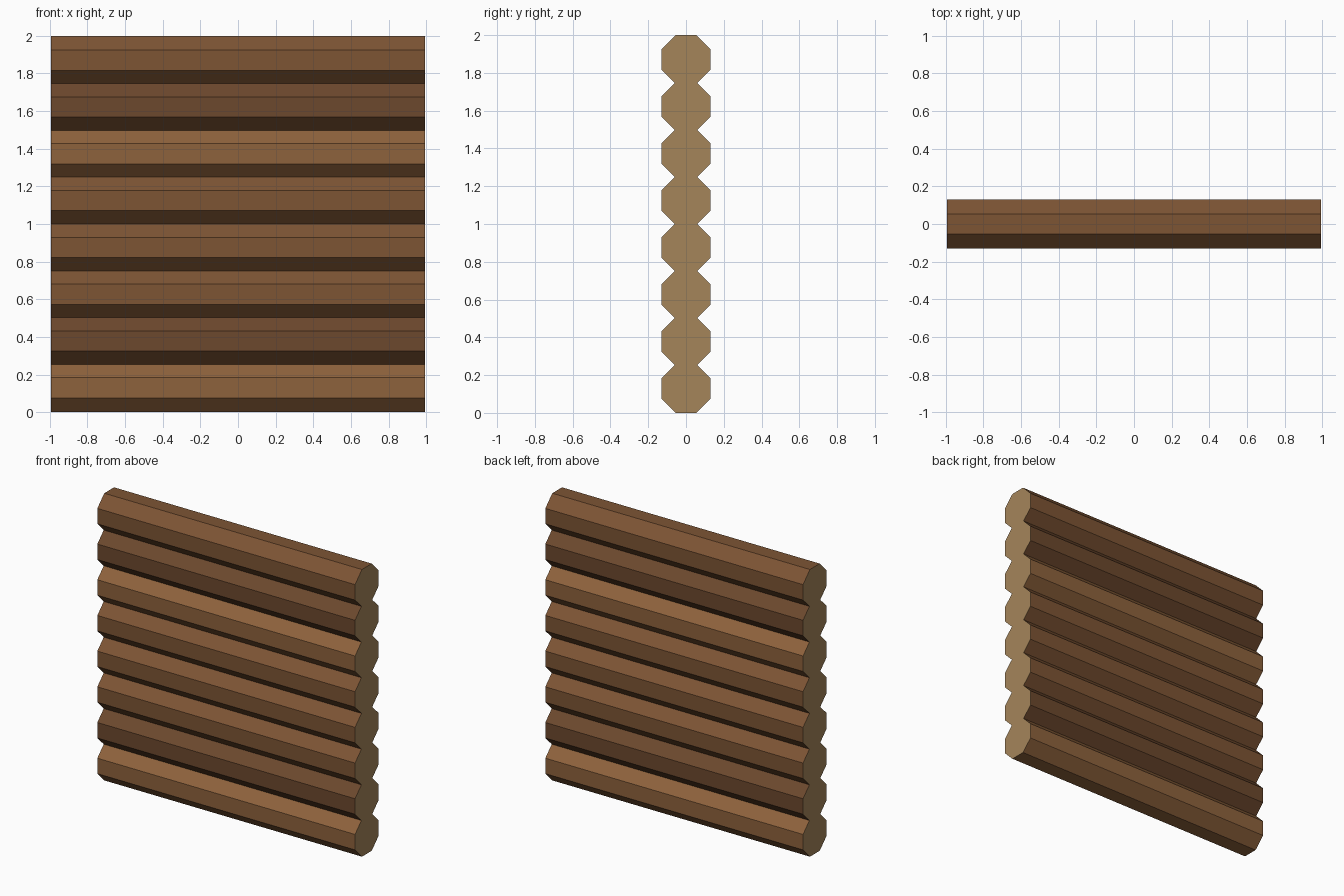
import bpy
from math import pi, cos

if "Cube" in bpy.data.objects:
    bpy.data.objects.remove(bpy.data.objects["Cube"])

COUNT, WIDTH, HALF_LEN, HEIGHT = 8, 0.26, 0.993, 2.0
PITCH = (HEIGHT - WIDTH) / (COUNT - 1)


def material(name, rgb):
    m = bpy.data.materials.new(name)
    m.diffuse_color = (*rgb, 1)
    m.use_nodes = True
    m.node_tree.nodes["Principled BSDF"].inputs["Base Color"].default_value = m.diffuse_color
    return m


bark = {
    "mid": material("bark_mid", (0.205, 0.089, 0.034)),
    "light": material("bark_light", (0.27, 0.122, 0.045)),
    "dark": material("bark_dark", (0.15, 0.065, 0.026)),
}
cut_wood = material("cut_wood", (0.376, 0.235, 0.102))


def add_log(name, z, bark_mat):
    # Eight-sided log lying along x, flat side down
    bpy.ops.mesh.primitive_cylinder_add(
        vertices=8, radius=WIDTH / 2 / cos(pi / 8), depth=2 * HALF_LEN,
        location=(0, 0, z), rotation=(0, pi / 2, 0))
    log = bpy.context.object
    log.name = name
    bpy.ops.object.transform_apply(location=False, rotation=True, scale=False)
    # Primitive has a vertex on its axis; turn half a step so faces are flat
    log.rotation_euler = (pi / 8, 0, 0)
    bpy.ops.object.transform_apply(location=False, rotation=True, scale=False)
    log.data.materials.append(bark_mat)
    log.data.materials.append(cut_wood)
    for face in log.data.polygons:
        face.material_index = 1 if abs(face.normal.x) > 0.9 else 0


# Stack of logs from the ground up, slightly overlapping
tones = ["light", "dark", "mid", "mid", "mid", "light", "dark", "mid"]
for i, tone in enumerate(tones):
    add_log(f"wall_log_{i + 1}", WIDTH / 2 + i * PITCH, bark[tone])
